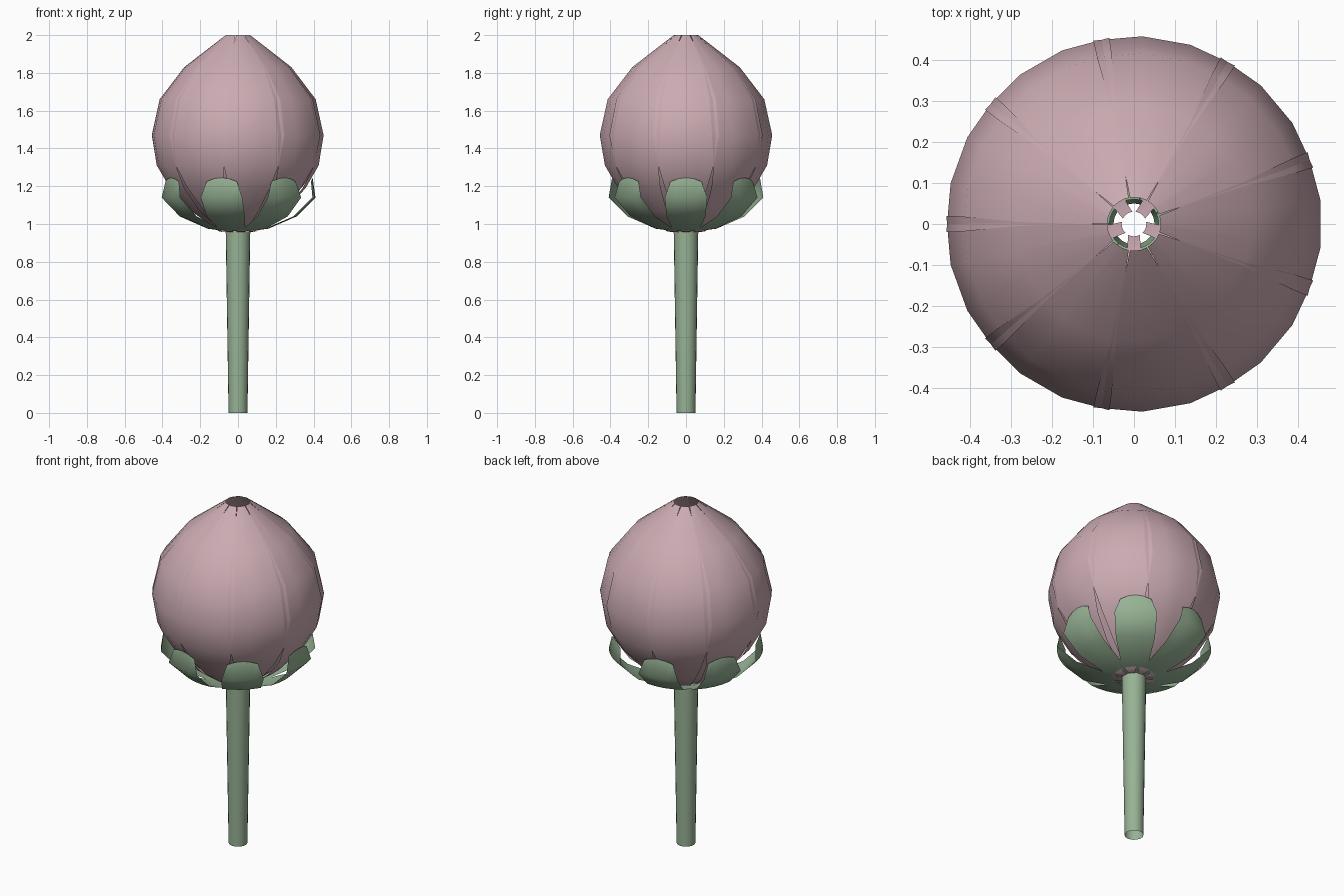
import bpy, bmesh
from math import cos, sin, radians, pi

cube = bpy.data.objects.get("Cube")
if cube:
    bpy.data.objects.remove(cube, do_unlink=True)


def material(name, rgb):
    mat = bpy.data.materials.new(name)
    mat.use_nodes = True
    mat.diffuse_color = (*rgb, 1)
    mat.node_tree.nodes["Principled BSDF"].inputs["Base Color"].default_value = (*rgb, 1)
    return mat


pink = material("dusty pink", (0.60, 0.41, 0.45))
green = material("sage green", (0.31, 0.45, 0.30))


def sheet(name, profile, segments, angle, mat, crown=0.0):
    """Thin curved leaf; profile rows are (radius, height, half angle in degrees)."""
    bm = bmesh.new()
    rows = []
    for i, (r, z, half) in enumerate(profile):
        row = []
        for j in range(segments + 1):
            t = 2 * j / segments - 1
            a = radians(angle + half * t)
            lift = crown * (1 - t * t) if i == len(profile) - 1 else 0
            row.append(bm.verts.new((r * cos(a), r * sin(a), z + lift)))
        rows.append(row)
    for low, high in zip(rows, rows[1:]):
        for j in range(segments):
            bm.faces.new((low[j], low[j + 1], high[j + 1], high[j]))
    for f in bm.faces:
        f.smooth = True
    me = bpy.data.meshes.new(name)
    bm.to_mesh(me)
    bm.free()
    me.materials.append(mat)
    ob = bpy.data.objects.new(name, me)
    bpy.context.collection.objects.link(ob)
    return ob


# Outer petals: overlap above the middle, open into slits towards both ends
outer = [(0.065, 0.957, 14), (0.10, 0.96, 15), (0.25, 1.07, 16), (0.36, 1.19, 18),
         (0.43, 1.31, 20), (0.457, 1.47, 22.5), (0.415, 1.66, 22.5),
         (0.285, 1.83, 21), (0.065, 2.0, 18.5)]
for k in range(9):
    sheet(f"outer_petal_{k + 1}", outer, 3, 40 * k, pink)

# Inner petals: each has a narrow base tab reaching over the stem
inner = [(0.03, 0.965, 28), (0.065, 0.965, 15), (0.10, 0.972, 36), (0.24, 1.08, 38),
         (0.345, 1.2, 38), (0.415, 1.31, 38), (0.44, 1.47, 38),
         (0.40, 1.65, 37), (0.27, 1.82, 34)]
for k in range(5):
    sheet(f"inner_petal_{k + 1}", inner, 6, 72 * k - 90, pink)

# Sepals cupping the base of the bud
sepal = [(0.06, 0.962, 25), (0.16, 0.975, 27), (0.31, 1.04, 19.5),
         (0.41, 1.14, 16), (0.395, 1.225, 12)]
for k in range(7):
    sheet(f"sepal_{k + 1}", sepal, 4, 360 * k / 7, green, crown=0.02)

# Stem: open tapered tube
bpy.ops.mesh.primitive_cone_add(vertices=20, radius1=0.05, radius2=0.065, depth=0.96,
                                end_fill_type='NOTHING', location=(0, 0, 0.48))
stem = bpy.context.object
stem.name = "stem"
stem.data.materials.append(green)
bpy.ops.object.shade_smooth_by_angle()
